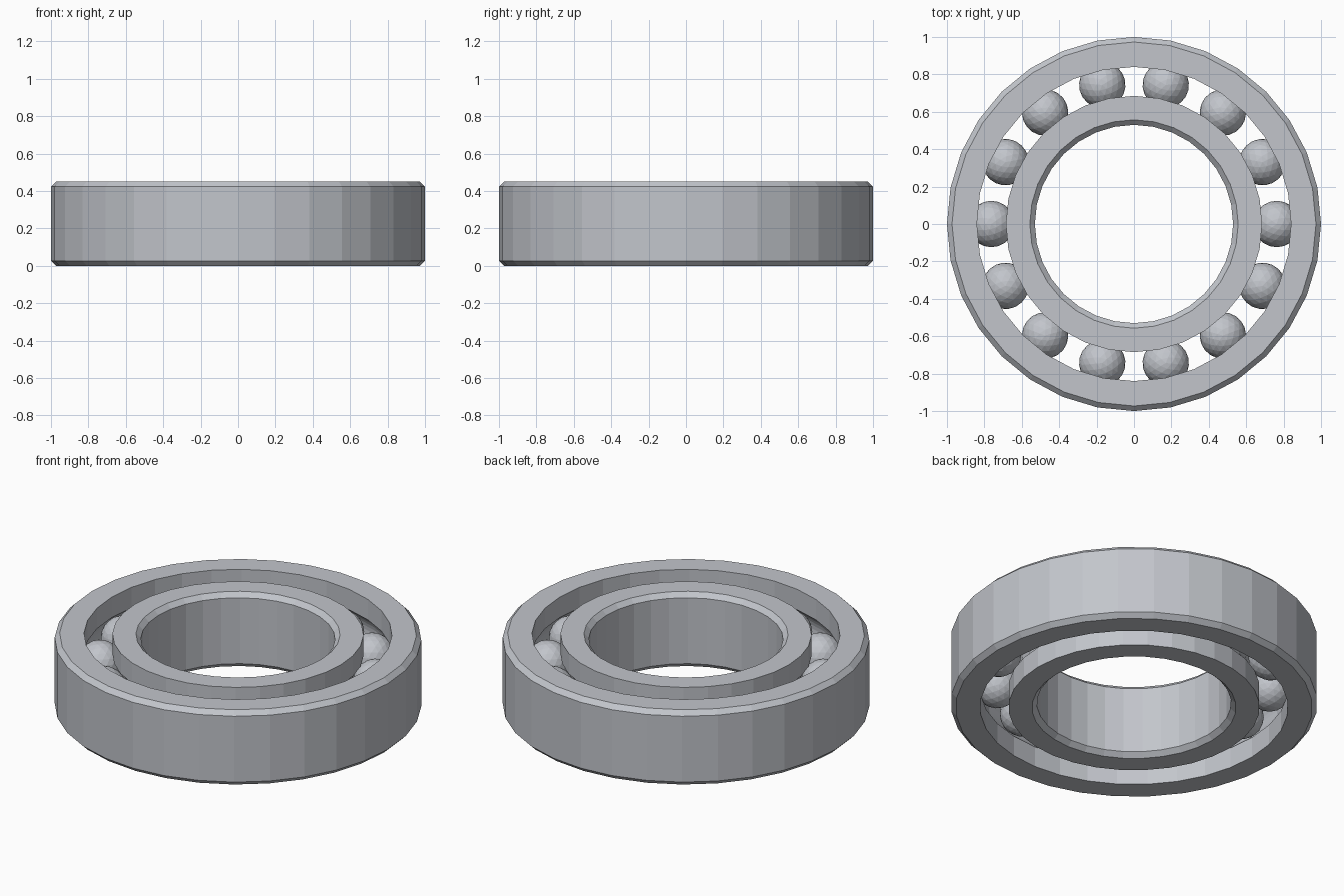
import bpy
import bmesh
from math import cos, sin, pi, asin, tau

cube = bpy.data.objects.get("Cube")
if cube:
    bpy.data.objects.remove(cube)

HEIGHT = 0.45
MID = HEIGHT / 2
CHAMFER = 0.027
OUTER_R, OUTER_INSIDE = 1.0, 0.84
INNER_OUTSIDE, BORE_R = 0.685, 0.53
PITCH_R = (OUTER_INSIDE + INNER_OUTSIDE) / 2
BALL_R, GROOVE_R = 0.124, 0.128
SEGMENTS, BALLS, ARC_STEPS = 32, 14, 10

# One steel colour
steel = bpy.data.materials.new("steel grey")
steel_colour = (0.54, 0.56, 0.60, 1)
steel.diffuse_color = steel_colour
steel.use_nodes = True
steel.node_tree.nodes["Principled BSDF"].inputs["Base Color"].default_value = steel_colour


def add_object(name, bm):
    mesh = bpy.data.meshes.new(name)
    bm.to_mesh(mesh)
    bm.free()
    mesh.materials.append(steel)
    obj = bpy.data.objects.new(name, mesh)
    bpy.context.collection.objects.link(obj)
    return obj


def lathe(name, profile):
    """Turn a closed (radius, z) profile around the z axis."""
    bm = bmesh.new()
    rings = []
    for i in range(SEGMENTS):
        a = tau * i / SEGMENTS
        rings.append([bm.verts.new((r * cos(a), r * sin(a), z)) for r, z in profile])
    for i, ring in enumerate(rings):
        following = rings[(i + 1) % SEGMENTS]
        for j in range(len(profile)):
            k = (j + 1) % len(profile)
            bm.faces.new((ring[j], following[j], following[k], ring[k]))
    bmesh.ops.recalc_face_normals(bm, faces=bm.faces)
    return add_object(name, bm)


def bearing_ring(name, plain_r, groove_side_r):
    """Ring with a chamfered plain wall and a ball groove in the other wall."""
    side = 1 if plain_r > groove_side_r else -1
    cut = plain_r - side * CHAMFER
    profile = [(groove_side_r, 0), (cut, 0), (plain_r, CHAMFER),
               (plain_r, HEIGHT - CHAMFER), (cut, HEIGHT), (groove_side_r, HEIGHT)]
    # Groove arc, from its upper lip to its lower lip
    half = pi / 2 - asin(abs(groove_side_r - PITCH_R) / GROOVE_R)
    for i in range(ARC_STEPS + 1):
        a = half - 2 * half * i / ARC_STEPS
        profile.append((PITCH_R + side * GROOVE_R * cos(a), MID + GROOVE_R * sin(a)))
    return lathe(name, profile)


# Outer and inner rings
bearing_ring("outer_ring", OUTER_R, OUTER_INSIDE)
bearing_ring("inner_ring", BORE_R, INNER_OUTSIDE)

# Balls evenly spaced in the groove, sharing one mesh
bm = bmesh.new()
bmesh.ops.create_icosphere(bm, subdivisions=3, radius=BALL_R)
first = add_object("ball_1", bm)
for i in range(BALLS):
    ball = first
    if i:
        ball = bpy.data.objects.new(f"ball_{i + 1}", first.data)
        bpy.context.collection.objects.link(ball)
    a = tau * i / BALLS
    ball.location = (PITCH_R * cos(a), PITCH_R * sin(a), MID)
    ball.rotation_euler.z = a
